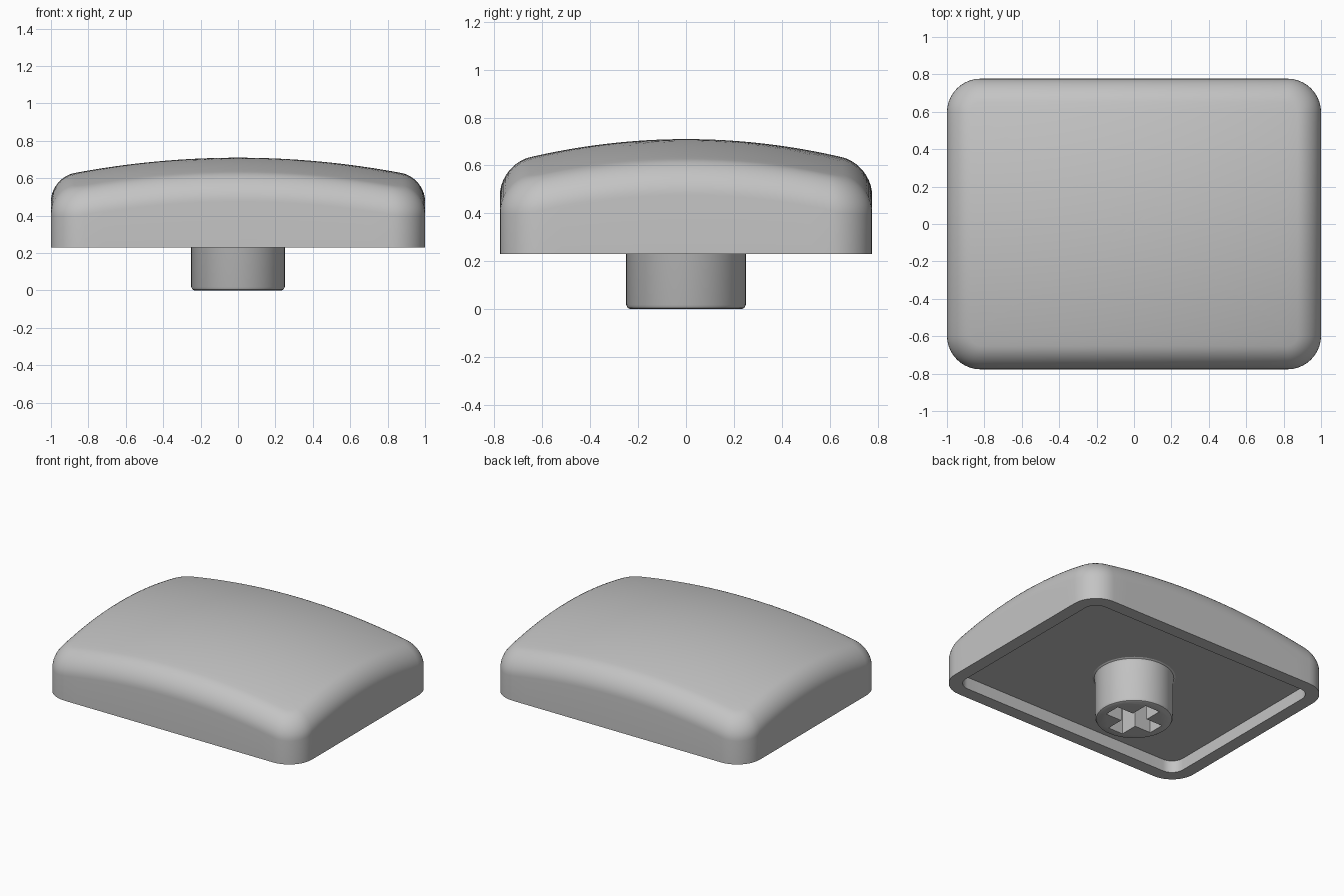
import bpy, bmesh
from math import sin, cos, pi, sqrt
from mathutils import Vector

HALF_X, HALF_Y, CORNER = 1.0, 0.777, 0.18
BASE, CEILING, FILLET, RIM = 0.23, 0.315, 0.125, 0.09

if "Cube" in bpy.data.objects:
    bpy.data.objects.remove(bpy.data.objects["Cube"], do_unlink=True)

grey = bpy.data.materials.new("light grey plastic")
grey.use_nodes = True
colour = (0.55, 0.55, 0.55, 1)
grey.diffuse_color = colour
grey.node_tree.nodes["Principled BSDF"].inputs["Base Color"].default_value = colour


def make_object(name, bm):
    bmesh.ops.recalc_face_normals(bm, faces=bm.faces)
    mesh = bpy.data.meshes.new(name)
    bm.to_mesh(mesh)
    bm.free()
    mesh.materials.append(grey)
    obj = bpy.data.objects.new(name, mesh)
    bpy.context.collection.objects.link(obj)
    return obj


def activate(obj):
    bpy.ops.object.select_all(action='DESELECT')
    obj.select_set(True)
    bpy.context.view_layer.objects.active = obj


def smooth(obj):
    activate(obj)
    bpy.ops.object.shade_smooth_by_angle(angle=pi / 6)


def rounded_rect(inset, arc=10, straight=16):
    """Outline points of the footprint, moved inward by inset."""
    r = CORNER - inset
    corners = []
    for i, (sx, sy) in enumerate([(1, 1), (-1, 1), (-1, -1), (1, -1)]):
        centre = Vector((sx * (HALF_X - CORNER), sy * (HALF_Y - CORNER)))
        angles = [(i + k / arc) * pi / 2 for k in range(arc + 1)]
        corners.append([centre + r * Vector((cos(a), sin(a))) for a in angles])
    points = []
    for i, corner in enumerate(corners):
        points += corner
        end = corners[(i + 1) % 4][0]
        points += [corner[-1].lerp(end, k / straight) for k in range(1, straight)]
    return points


def dome(p):
    return 0.71 - 0.107 * p.x ** 2 - 0.178 * p.y ** 2


def bridge(bm, a, b):
    for i in range(len(a)):
        j = (i + 1) % len(a)
        bm.faces.new((a[i], a[j], b[j], b[i]))


# Cap shell: recess, rim, side walls, rounded edge and domed top
bm = bmesh.new()
loops = []


def add_loop(points, height):
    loops.append([bm.verts.new((p.x, p.y, height(p))) for p in points])


add_loop(rounded_rect(RIM), lambda p: CEILING)
add_loop(rounded_rect(RIM), lambda p: BASE)
add_loop(rounded_rect(0), lambda p: BASE)
steps = 10
for k in range(steps + 1):
    a = k / steps * pi / 2
    drop = FILLET * (1 - sin(a))
    add_loop(rounded_rect(FILLET * (1 - cos(a))), lambda p: dome(p) - drop)
inner = rounded_rect(FILLET)
rings = 16
for k in range(1, rings):
    add_loop([p * (1 - k / rings) for p in inner], dome)
for a, b in zip(loops, loops[1:]):
    bridge(bm, a, b)
bm.faces.new(loops[0])
peak = bm.verts.new((0, 0, dome(Vector((0, 0)))))
for i, v in enumerate(loops[-1]):
    bm.faces.new((v, loops[-1][(i + 1) % len(loops[-1])], peak))
smooth(make_object("cap_shell", bm))

# Round stem, turned from a profile with a softened lower edge and a flared root
bm = bmesh.new()
profile = [(0.232, 0), (0.243, 0.005), (0.25, 0.018), (0.25, 0.295),
           (0.256, 0.309), (0.27, 0.317), (0.27, 0.33)]
sides = 64
turned = [[bm.verts.new((r * cos(2 * pi * i / sides), r * sin(2 * pi * i / sides), z))
           for i in range(sides)] for r, z in profile]
for a, b in zip(turned, turned[1:]):
    bridge(bm, a, b)
bm.faces.new(turned[0])
bm.faces.new(turned[-1])
stem = make_object("stem", bm)

# Cross-shaped socket cut into the stem
bm = bmesh.new()
length, width = 0.185, 0.058
outline = []
for dx, dy in [(1, 0), (0, 1), (-1, 0), (0, -1)]:
    for u, v in [(length, -width), (length, width), (width, width)]:
        outline.append(bm.verts.new((u * dx - v * dy, u * dy + v * dx, -0.1)))
face = bm.faces.new(outline)
extruded = bmesh.ops.extrude_face_region(bm, geom=[face])
bmesh.ops.translate(bm, vec=(0, 0, 0.4),
                    verts=[g for g in extruded["geom"] if isinstance(g, bmesh.types.BMVert)])
cutter = make_object("socket_cutter", bm)
cutter.hide_render = True
cut = stem.modifiers.new("socket", 'BOOLEAN')
cut.operation = 'DIFFERENCE'
cut.solver = 'EXACT'
cut.object = cutter
activate(stem)
bpy.ops.object.modifier_apply(modifier=cut.name)
bpy.data.objects.remove(cutter, do_unlink=True)
smooth(stem)
